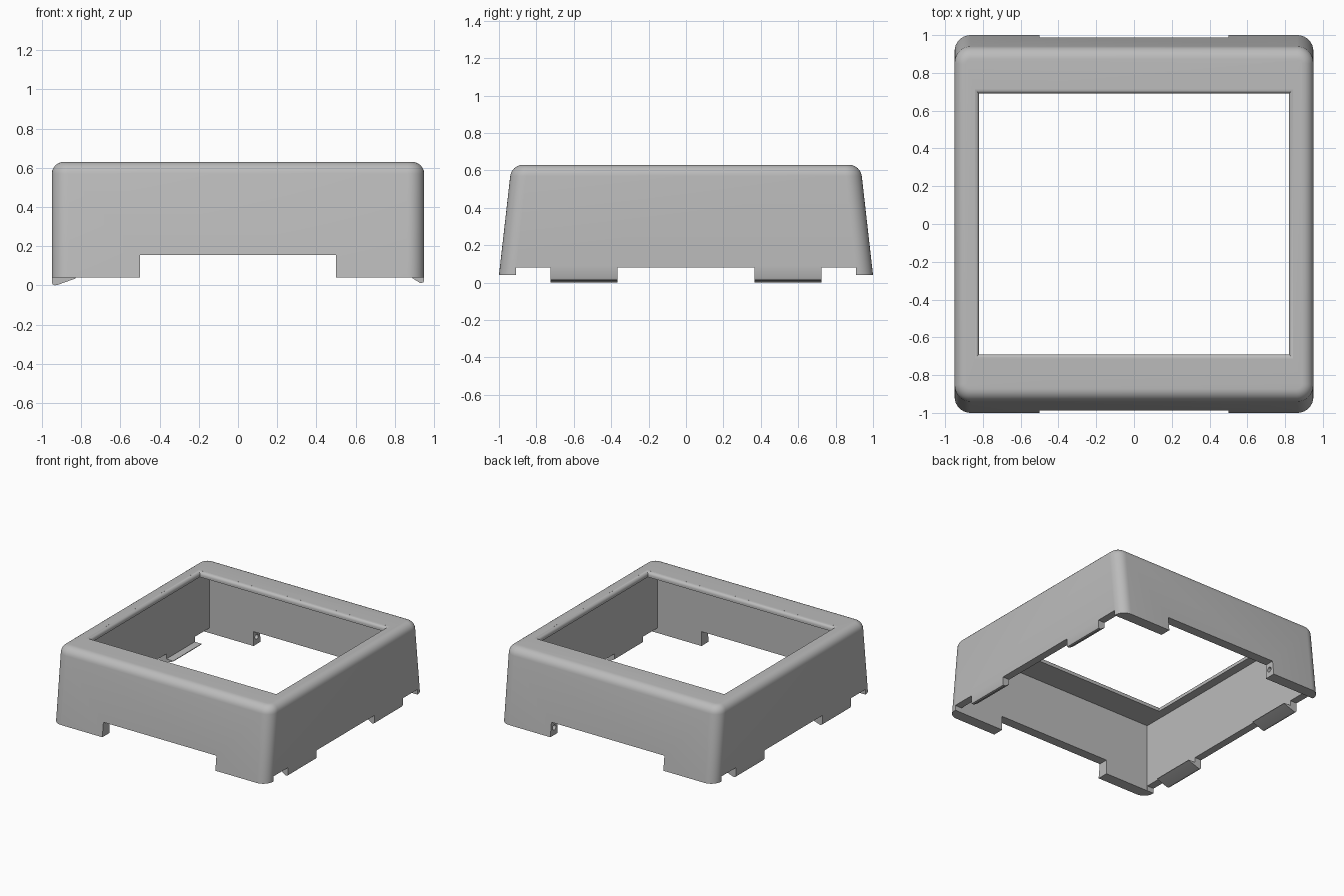
import bpy, bmesh, math

old = bpy.data.objects.get("Cube")
if old:
    bpy.data.objects.remove(old)

grey = bpy.data.materials.new("plain_grey")
grey.use_nodes = True
colour = (0.5, 0.5, 0.5, 1)
grey.diffuse_color = colour
grey.node_tree.nodes["Principled BSDF"].inputs["Base Color"].default_value = colour


def add_object(name, bm):
    bmesh.ops.recalc_face_normals(bm, faces=bm.faces)
    mesh = bpy.data.meshes.new(name)
    bm.to_mesh(mesh)
    bm.free()
    mesh.materials.append(grey)
    obj = bpy.data.objects.new(name, mesh)
    bpy.context.collection.objects.link(obj)
    return obj


def loft(rings):
    """Closed solid through centred rectangles given as (half x, half y, z)."""
    bm = bmesh.new()
    loops = [[bm.verts.new((sx * hx, sy * hy, z))
              for sx, sy in ((-1, -1), (1, -1), (1, 1), (-1, 1))]
             for hx, hy, z in rings]
    bm.faces.new(loops[0])
    bm.faces.new(loops[-1])
    for a, b in zip(loops, loops[1:]):
        for i in range(4):
            j = (i + 1) % 4
            bm.faces.new((a[i], a[j], b[j], b[i]))
    bmesh.ops.recalc_face_normals(bm, faces=bm.faces)
    return bm


def cut(target, name, bm):
    cutter = add_object(name, bm)
    cutter.hide_render = True
    mod = target.modifiers.new(name, "BOOLEAN")
    mod.operation = "DIFFERENCE"
    mod.solver = "EXACT"
    mod.object = cutter
    bpy.context.view_layer.objects.active = target
    bpy.ops.object.modifier_apply(modifier=name)
    bpy.data.objects.remove(cutter)


def smooth(obj):
    bpy.ops.object.select_all(action="DESELECT")
    obj.select_set(True)
    bpy.context.view_layer.objects.active = obj
    bpy.ops.object.shade_smooth_by_angle(angle=math.radians(30))


# Outer shell: tapers front to back, rounded corners and top edge
TOP = 0.63
bm = loft([(0.95, 1.0, 0.04), (0.95, 0.933, TOP)])
uprights = [e for e in bm.edges if abs(e.verts[0].co.z - e.verts[1].co.z) > 0.1]
bmesh.ops.bevel(bm, geom=uprights, offset=0.085, segments=8, profile=0.5,
                affect="EDGES")
rim = [e for e in bm.edges if all(v.co.z > TOP - 0.001 for v in e.verts)]
bmesh.ops.bevel(bm, geom=rim, offset=0.06, segments=6, profile=0.5,
                affect="EDGES")
shell = add_object("shell", bm)

# Hollow inside
cut(shell, "cavity", loft([(0.89, 0.91, -0.1), (0.89, 0.91, 0.59)]))

# Window in the top with a rounded lip
R = 0.025
lip = [(0.82, 0.69, 0.5)]
for i in range(6):
    a = math.radians(i * 17)
    o = R * (1 - math.cos(a))
    lip.append((0.82 + o, 0.69 + o, TOP - R + R * math.sin(a)))
lip.append((0.82 + R, 0.69 + R, 0.7))
cut(shell, "opening", loft(lip))

# Wide notches in the front and back, shallow ones along the sides
cut(shell, "end_notch", loft([(0.5, 1.2, -0.1), (0.5, 1.2, 0.155)]))
cut(shell, "side_notch", loft([(1.2, 0.909, -0.1), (1.2, 0.909, 0.08)]))

# Pin holes in the notch ends
for sy in (-1, 1):
    bm = bmesh.new()
    bmesh.ops.create_cone(bm, cap_ends=True, segments=16, radius1=0.02,
                          radius2=0.02, depth=1.2)
    for v in bm.verts:
        v.co = (v.co.z, v.co.x + sy * 0.95, v.co.y + 0.1)
    cut(shell, "pin_hole", bm)
smooth(shell)

# Clips under the side walls: long hooks on the right, short ones on the left
long_hook = [(-0.95, 0.09), (-0.95, 0.015), (-0.945, 0.005), (-0.935, 0),
             (-0.92, 0.003), (-0.83, 0.035), (-0.83, 0.04), (-0.89, 0.04),
             (-0.89, 0.09)]
short_hook = [(0.95, 0.09), (0.95, 0.025), (0.945, 0.015), (0.93, 0.012),
              (0.89, 0.037), (0.89, 0.09)]
for side, profile in (("right", long_hook), ("left", short_hook)):
    for end, sy in (("front", -1), ("back", 1)):
        bm = bmesh.new()
        face = bm.faces.new([bm.verts.new((x, sy * 0.365, z)) for x, z in profile])
        ext = bmesh.ops.extrude_face_region(bm, geom=[face])["geom"]
        moved = [v for v in ext if isinstance(v, bmesh.types.BMVert)]
        bmesh.ops.translate(bm, verts=moved, vec=(0, sy * 0.36, 0))
        smooth(add_object(f"{side}_{end}_clip", bm))
